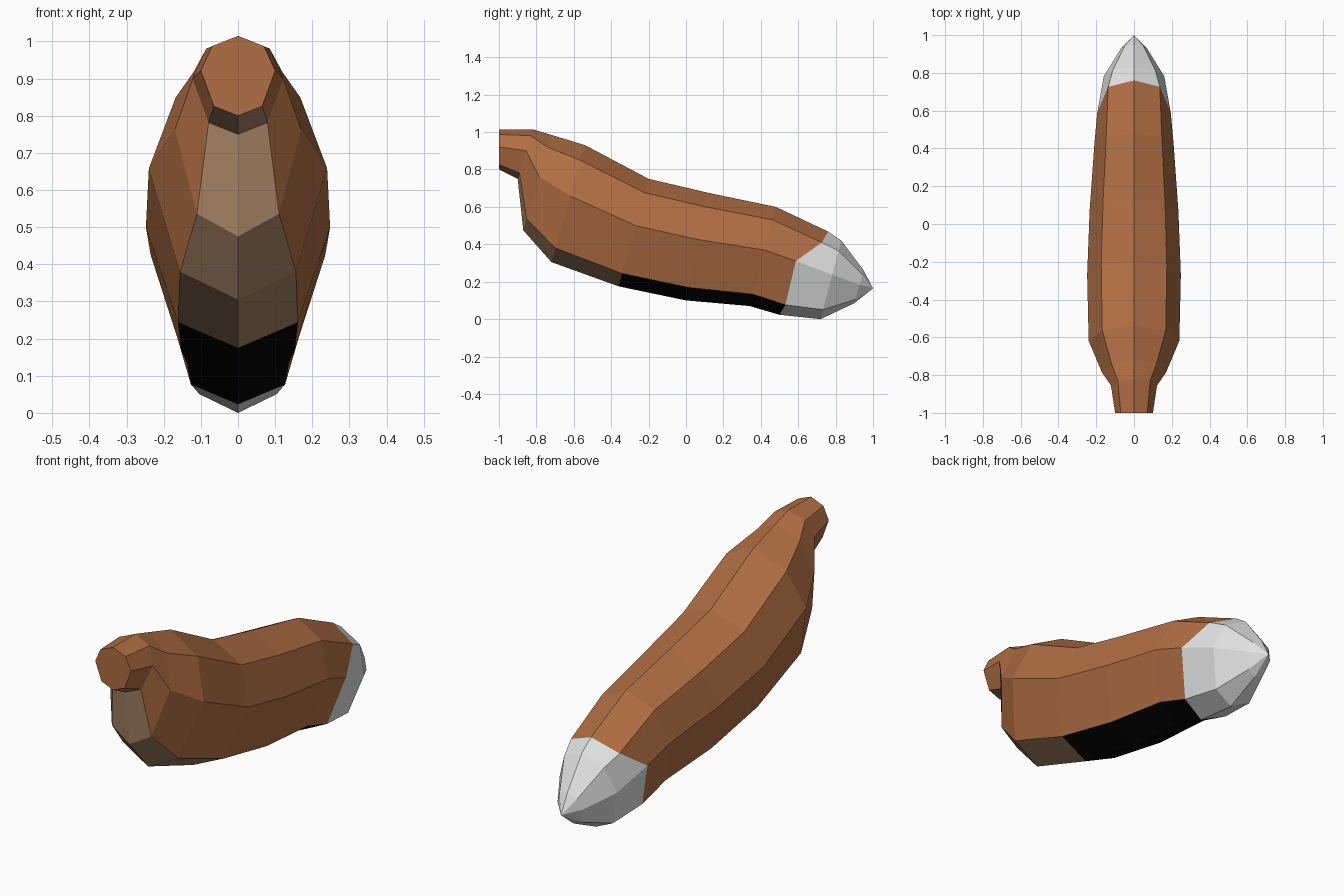
import bpy, bmesh

if "Cube" in bpy.data.objects:
    bpy.data.objects.remove(bpy.data.objects["Cube"])

def material(name, rgb):
    m = bpy.data.materials.new(name)
    m.diffuse_color = (*rgb, 1)
    m.use_nodes = True
    m.node_tree.nodes["Principled BSDF"].inputs["Base Color"].default_value = m.diffuse_color
    return m

# Cross-sections front to back: top y, top z, bottom y, bottom z, half width, side shift
RINGS = [
    (-1.00, 1.015, -1.00, 0.80, 0.10, 0),
    (-0.82, 1.015, -0.90, 0.75, 0.122, 0),
    (-0.72, 0.985, -0.87, 0.475, 0.17, 0),
    (-0.54, 0.93, -0.72, 0.305, 0.24, 0),
    (-0.20, 0.75, -0.36, 0.175, 0.248, 0),
    (0.12, 0.675, 0.00, 0.10, 0.235, 0),
    (0.48, 0.60, 0.34, 0.07, 0.21, 0),
    (0.76, 0.468, 0.50, 0.023, 0.195, -0.06),
    (0.83, 0.42, 0.72, 0.00, 0.16, 0),
    (0.95, 0.26, 0.90, 0.085, 0.07, 0),
]
# Shared octagon: fraction of the way from top to bottom, fraction of half width
HALF = [(0, 0), (0.13, 0.7), (0.435, 1), (0.88, 0.65), (1, 0)]
PROFILE = HALF + [(t, -w) for t, w in HALF[3:0:-1]]
FUR, BELLY, BLACK, TIP = range(4)

bm = bmesh.new()
loops = []
for ty, tz, by, bz, width, shift in RINGS:
    loop = []
    for t, w in PROFILE:
        side = abs(w) == 1
        y = ty + (by - ty) * t + (shift if side else 0)
        z = tz + (bz - tz) * t - (shift * 0.6 if side else 0)
        loop.append(bm.verts.new((w * width, y, z)))
    loops.append(loop)

# Front end cap
bm.faces.new(loops[0]).material_index = FUR

# Body panels, coloured by position along the tail and around the section
for r in range(len(loops) - 1):
    for i in range(8):
        j = (i + 1) % 8
        f = bm.faces.new((loops[r][i], loops[r][j], loops[r + 1][j], loops[r + 1][i]))
        if r >= 7:
            f.material_index = TIP
        elif i in (3, 4):
            f.material_index = BLACK if r >= 4 else BELLY

# Pointed tip
point = bm.verts.new((0, 1.0, 0.165))
for i in range(8):
    f = bm.faces.new((loops[-1][i], loops[-1][(i + 1) % 8], point))
    f.material_index = TIP

bmesh.ops.recalc_face_normals(bm, faces=bm.faces)
mesh = bpy.data.meshes.new("tail")
bm.to_mesh(mesh)
bm.free()
for m in (material("fur brown", (0.434, 0.156, 0.056)),
          material("belly tan", (0.40, 0.24, 0.135)),
          material("black", (0.0015, 0.0015, 0.0015)),
          material("tip white", (0.75, 0.77, 0.765))):
    mesh.materials.append(m)
tail = bpy.data.objects.new("tail", mesh)
bpy.context.collection.objects.link(tail)
